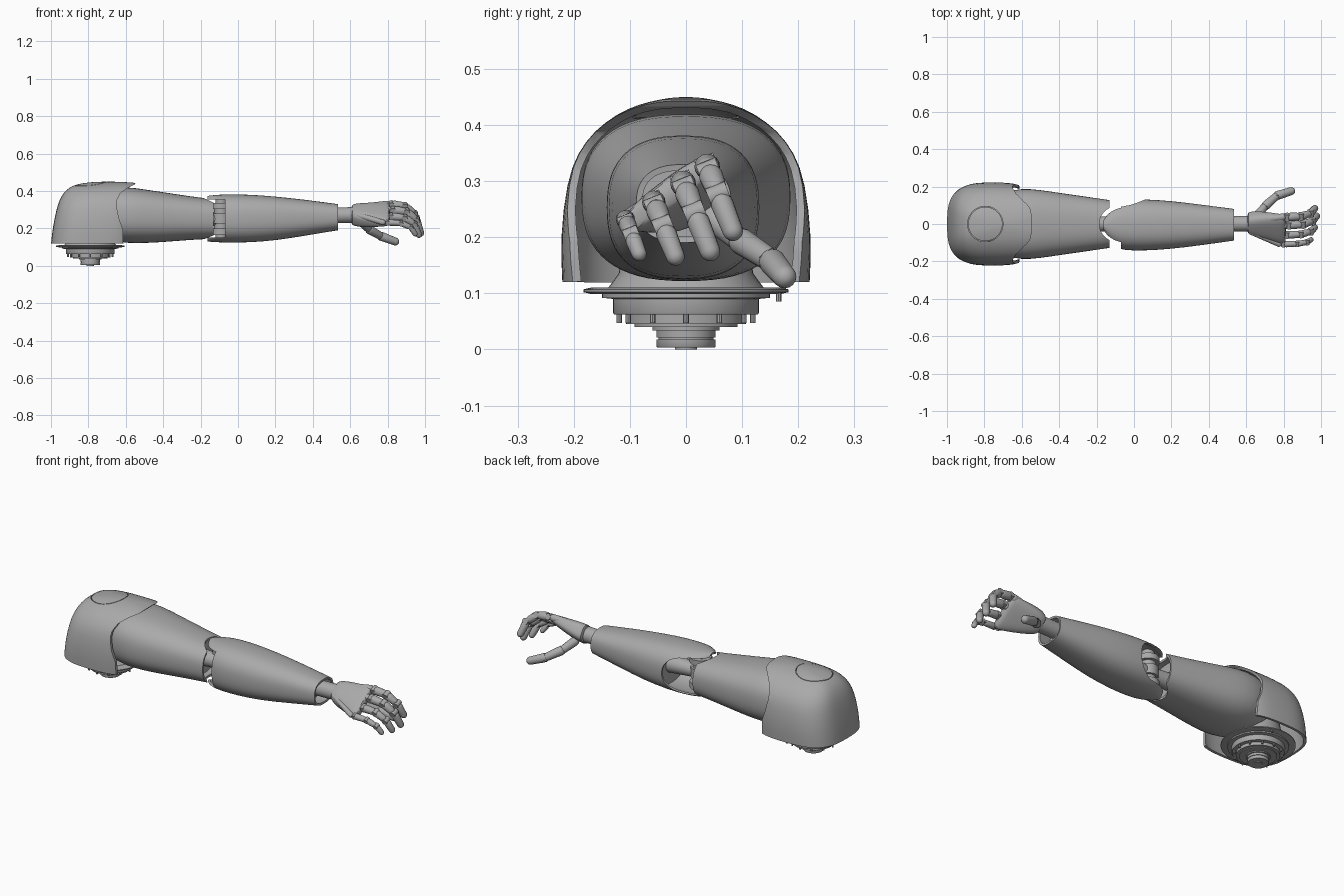
import bpy, bmesh, math
from mathutils import Vector, Matrix

if "Cube" in bpy.data.objects:
    bpy.data.objects.remove(bpy.data.objects["Cube"])

grey = bpy.data.materials.new("plain grey")
grey.use_nodes = True
GREY = (0.4, 0.4, 0.4, 1)
grey.diffuse_color = GREY
grey.node_tree.nodes["Principled BSDF"].inputs["Base Color"].default_value = GREY

X, Y, Z = Vector((1, 0, 0)), Vector((0, 1, 0)), Vector((0, 0, 1))


def ring(c, u, v, n=2, count=32):
    """Superellipse around c with half axes u and v."""
    def power(t):
        return math.copysign(abs(t) ** (2 / n), t)
    angles = [2 * math.pi * i / count for i in range(count)]
    return [Vector(c) + u * power(math.cos(a)) + v * power(math.sin(a)) for a in angles]


def activate(ob):
    bpy.ops.object.select_all(action='DESELECT')
    ob.select_set(True)
    bpy.context.view_layer.objects.active = ob


def modify(ob, kind, **settings):
    activate(ob)
    mod = ob.modifiers.new(kind.lower(), kind)
    for key, value in settings.items():
        setattr(mod, key, value)
    bpy.ops.object.modifier_apply(modifier=mod.name)


def smooth(ob):
    activate(ob)
    bpy.ops.object.shade_smooth_by_angle(angle=math.radians(35))


def loft(name, rings, start=True, end=True, subdivide=0, wall=0):
    """Skin a row of rings; optionally refine and thicken inwards."""
    bm = bmesh.new()
    rows = [[bm.verts.new(p) for p in r] for r in rings]
    for a, b in zip(rows, rows[1:]):
        for i in range(len(a)):
            j = (i + 1) % len(a)
            bm.faces.new((a[i], a[j], b[j], b[i]))
    if start:
        bm.faces.new(rows[0])
    if end:
        bm.faces.new(rows[-1])
    bmesh.ops.recalc_face_normals(bm, faces=bm.faces)
    mesh = bpy.data.meshes.new(name)
    bm.to_mesh(mesh)
    bm.free()
    mesh.materials.append(grey)
    ob = bpy.data.objects.new(name, mesh)
    bpy.context.collection.objects.link(ob)
    if subdivide:
        modify(ob, 'SUBSURF', levels=subdivide)
    if wall:
        modify(ob, 'SOLIDIFY', thickness=wall, offset=-1)
    smooth(ob)
    return ob


def cut(ob, cutter):
    modify(ob, 'BOOLEAN', operation='DIFFERENCE', object=cutter, solver='EXACT')
    bpy.data.objects.remove(cutter)
    smooth(ob)


def turned(name, profile, x, y=0, count=48):
    """Solid of revolution about a vertical axis; profile is (radius, z)."""
    return loft(name, [ring((x, y, z), X * r, Y * r, count=count) for r, z in profile])


def rod(name, a, b, ra, rb, rounded=True, count=16):
    """Tapered rod from a to b, with round or flat ends."""
    a, b = Vector(a), Vector(b)
    d = (b - a).normalized()
    u = d.orthogonal().normalized()
    v = d.cross(u)
    stops = [(a, ra, 0, 1), (b, rb, 0, 1)]
    if rounded:
        steps = [math.pi / 2 * k / 5 for k in range(5)]
        dome = [(math.sin(t), math.cos(t)) for t in steps + [1.5]]
        stops = [(a, ra, -s, c) for s, c in reversed(dome)] + [(b, rb, s, c) for s, c in dome]
    return loft(name, [ring(p + d * r * s, u * r * c, v * r * c, count=count) for p, r, s, c in stops])


def tube(name, sections, n, **kw):
    """Loft along x; each section is (x, y, z, half width, half height)."""
    return loft(name, [ring((x, y, z), Y * w, Z * h, n) for x, y, z, w, h in sections], **kw)


# Shoulder cap: stacked rings of (z, back x, front x, half width), open below
levels = [(.12, -1, -.52, .221), (.2, -.992, -.51, .225), (.3, -.972, -.49, .213),
          (.35, -.956, -.46, .194), (.39, -.934, -.44, .164), (.42, -.902, -.45, .123),
          (.437, -.86, -.49, .085), (.446, -.8, -.57, .045), (.45, -.74, -.65, .015)]
cap = loft("shoulder_cap",
           [ring(((a + b) / 2, 0, z), X * (b - a) / 2, Y * w, 3, 40) for z, a, b, w in levels],
           start=False, subdivide=1, wall=.014)

# Curved front opening of the cap
edge = [(-.3, .6), (-.53, .46), (-.555, .433), (-.59, .417), (-.63, .387), (-.648, .35),
        (-.65, .32), (-.637, .255), (-.615, .195), (-.612, .05), (-.3, .05)]
cut(cap, loft("opening_cutter", [[Vector((x, y, z)) for x, z in edge] for y in (-.4, .4)]))

# Round seam on top of the cap
seam = turned("seam_cutter", [(.0945, .38), (.0945, .5)], -.795, count=64)
cut(seam, turned("seam_core", [(.0915, .3), (.0915, .6)], -.795, count=64))
cut(cap, seam)

# Shoulder mount: stepped rings, hub and screws
MX = -.79
turned("shoulder_neck", [(.14, .108), (.12, .135), (.1, .25)], MX)
turned("mount_flange", [(.17, .099), (.183, .102), (.183, .107), (.17, .11)], MX)
turned("mount_drum", [(.128, .062), (.13, .066), (.13, .09), (.15, .092), (.15, .1)], MX)
turned("mount_step", [(.092, .04), (.092, .045), (.107, .045), (.107, .064)], MX)
turned("mount_hub", [(.02, 0), (.02, .003), (.051, .003), (.053, .006), (.053, .018), (.049, .018),
                     (.049, .021), (.053, .021), (.053, .034), (.06, .034), (.06, .042)], MX)
for i in range(12):
    a = 2 * math.pi * i / 12
    p = Vector((MX + .119 * math.cos(a), .119 * math.sin(a), .047))
    rod("mount_screw", p, p + Z * .02, .005, .005, rounded=False, count=8)
rod("mount_pin", (MX + .05, .165, .085), (MX + .05, .165, .102), .005, .005, rounded=False, count=8)

# Upper arm shell, scooped at the elbow
upper = tube("upper_arm", [(-.8, 0, .28, .12, .1), (-.7, 0, .275, .172, .138), (-.6, 0, .272, .192, .152),
                           (-.5, 0, .265, .183, .144), (-.4, 0, .26, .167, .134),
                           (-.25, 0, .255, .146, .116), (-.13, 0, .25, .128, .106)],
             2.5, end=False, subdivide=1, wall=.012)
cut(upper, turned("elbow_cutter", [(.095, 0), (.095, .5)], -.09))
tube("upper_arm_bulkhead", [(-.24, 0, .255, .138, .108), (-.22, 0, .255, .135, .106)], 2.5)

# Forearm shell with elbow tongues and an open window at the back
fore = tube("forearm", [(-.162, -.005, .252, .04, .122), (-.145, -.005, .252, .085, .125),
                        (-.1, -.005, .253, .122, .128), (-.05, -.005, .253, .137, .129),
                        (.06, -.005, .253, .138, .129), (.2, -.005, .253, .129, .118),
                        (.35, -.005, .257, .11, .098), (.535, -.004, .26, .085, .07)],
            2.5, start=False, end=False, subdivide=1, wall=.011)
cut(fore, tube("elbow_gap_cutter", [(-.3, 0, .2525, .3, .1025), (-.07, 0, .2525, .3, .1025)], 60))
cut(fore, loft("window_cutter", [ring((-.07, y, .25), X * .13, Z * .1, 2.3, 48) for y in (0, .3)]))
tube("forearm_bulkhead", [(.09, -.005, .253, .122, .112), (.11, -.005, .253, .122, .112)], 2.5)
tube("wrist_bulkhead", [(.45, -.004, .26, .084, .07), (.46, -.004, .26, .084, .07)], 2.5)

# Elbow hinge
turned("elbow_hinge", [(.03, .135), (.03, .165), (.055, .165), (.055, .2), (.038, .2), (.038, .225),
                       (.05, .225), (.05, .28), (.038, .28), (.038, .305), (.055, .305),
                       (.055, .335), (.03, .335), (.03, .37)], -.09)
rod("elbow_rod_inner", (-.23, 0, .25), (-.1, 0, .25), .045, .035, rounded=False, count=24)
rod("elbow_rod_outer", (-.08, 0, .25), (.1, 0, .25), .035, .05, rounded=False, count=24)

# Wrist
rod("wrist_rod", (.44, .002, .268), (.63, .002, .272), .042, .042, rounded=False, count=32)

# Palm: tilted rounded sections of (x, y, z, half width, half thickness)
ACROSS, OUT = Vector((0, .8, .6)), Vector((0, -.6, .8))
palm = [(.605, .005, .272, .048, .04), (.615, .005, .272, .06, .05), (.68, -.005, .272, .077, .045),
        (.75, -.02, .274, .09, .034), (.8, -.03, .277, .096, .026), (.812, -.03, .277, .088, .018)]
loft("palm", [ring((x, y, z), ACROSS * w, OUT * t, 3) for x, y, z, w, t in palm], subdivide=1)

# Fingers: knuckle, radius and curl depth
CURL, HINGE = Vector((0, .37, -.93)), Vector((0, .93, .37))
fingers = [("index", (.82, .037, .328), .023, .95), ("middle", (.83, -.006, .298), .023, 1),
           ("ring", (.82, -.058, .264), .021, .8), ("little", (.8, -.108, .232), .017, .5)]
path = [(0, 0), (.072, .01), (.125, .058), (.147, .132)]
for name, knuckle, r, curl in fingers:
    k = Vector(knuckle)
    points = [k + X * dx + CURL * drop * curl for dx, drop in path]
    root = Vector((.625, .005, .272)) + (k - Vector((k.x, -.03, .28))) * .4 + OUT * .028
    rod(name + "_back_ridge", root, k - X * .025, .014, r * .85)
    for i, (a, b) in enumerate(zip(points, points[1:])):
        d = (b - a).normalized()
        tip = b if i == 2 else b - d * r * .85
        size = r * (1 - .06 * i)
        rod(f"{name}_finger_part_{i + 1}", a + d * r * .8, tip, size, size * .9)
        rod(f"{name}_finger_hinge_{i + 1}", a - HINGE * r * .8, a + HINGE * r * .8,
            r * .75, r * .75, rounded=False)

# Thumb
thumb = [Vector(p) for p in ((.655, .04, .24), (.7, .095, .195), (.765, .152, .158), (.848, .178, .127))]
for i, (a, b) in enumerate(zip(thumb, thumb[1:])):
    d = (b - a).normalized()
    rod(f"thumb_part_{i + 1}", a + d * .008, b - d * .008, .024, .021)
for p in thumb[1:3]:
    rod("thumb_hinge", p - OUT * .018, p + OUT * .018, .016, .016, rounded=False)
